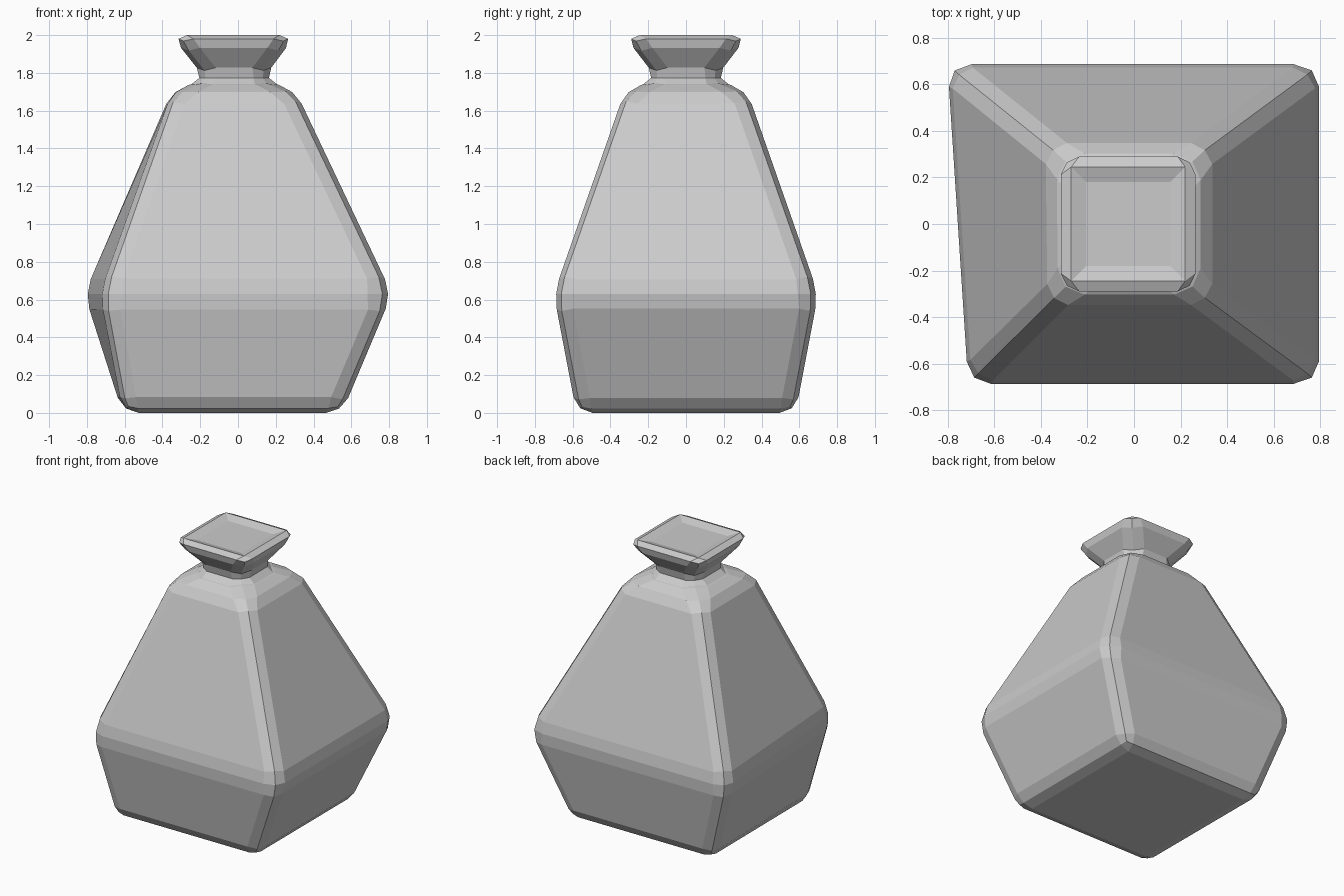
import bpy, bmesh

if "Cube" in bpy.data.objects:
    bpy.data.objects.remove(bpy.data.objects["Cube"])

# cross-sections: z, left x at front, left x at back, right x, half depth
RINGS = [
    (0.00, -0.61, -0.61, 0.55, 0.58),    # base
    (0.63, -0.725, -0.82, 0.815, 0.70),  # belly
    (1.715, -0.345, -0.345, 0.30, 0.32), # shoulder
    (1.76, -0.165, -0.165, 0.125, 0.145),  # tied neck
    (2.00, -0.355, -0.355, 0.305, 0.33), # flared mouth
]

# sack body: stacked four-sided loops
bm = bmesh.new()
loops = []
for z, lf, lb, r, d in RINGS:
    loops.append([bm.verts.new(p) for p in
                  ((lf, -d, z), (r, -d, z), (r, d, z), (lb, d, z))])
for a, b in zip(loops, loops[1:]):
    for i in range(4):
        j = (i + 1) % 4
        bm.faces.new((a[i], a[j], b[j], b[i]))
bm.faces.new(loops[0][::-1])
bm.faces.new(loops[-1])

# softened edges
bmesh.ops.bevel(bm, geom=bm.edges[:], offset=0.085, offset_type='OFFSET',
                segments=2, profile=0.5, affect='EDGES', clamp_overlap=False)

# shallow dish in the mouth
bm.normal_update()
top = max((f for f in bm.faces if f.normal.z > 0.9),
          key=lambda f: f.calc_center_median().z)
bmesh.ops.inset_region(bm, faces=[top], thickness=0.09, depth=-0.02)
bmesh.ops.recalc_face_normals(bm, faces=bm.faces[:])

mesh = bpy.data.meshes.new("sack")
bm.to_mesh(mesh)
bm.free()
sack = bpy.data.objects.new("sack", mesh)
bpy.context.collection.objects.link(sack)
